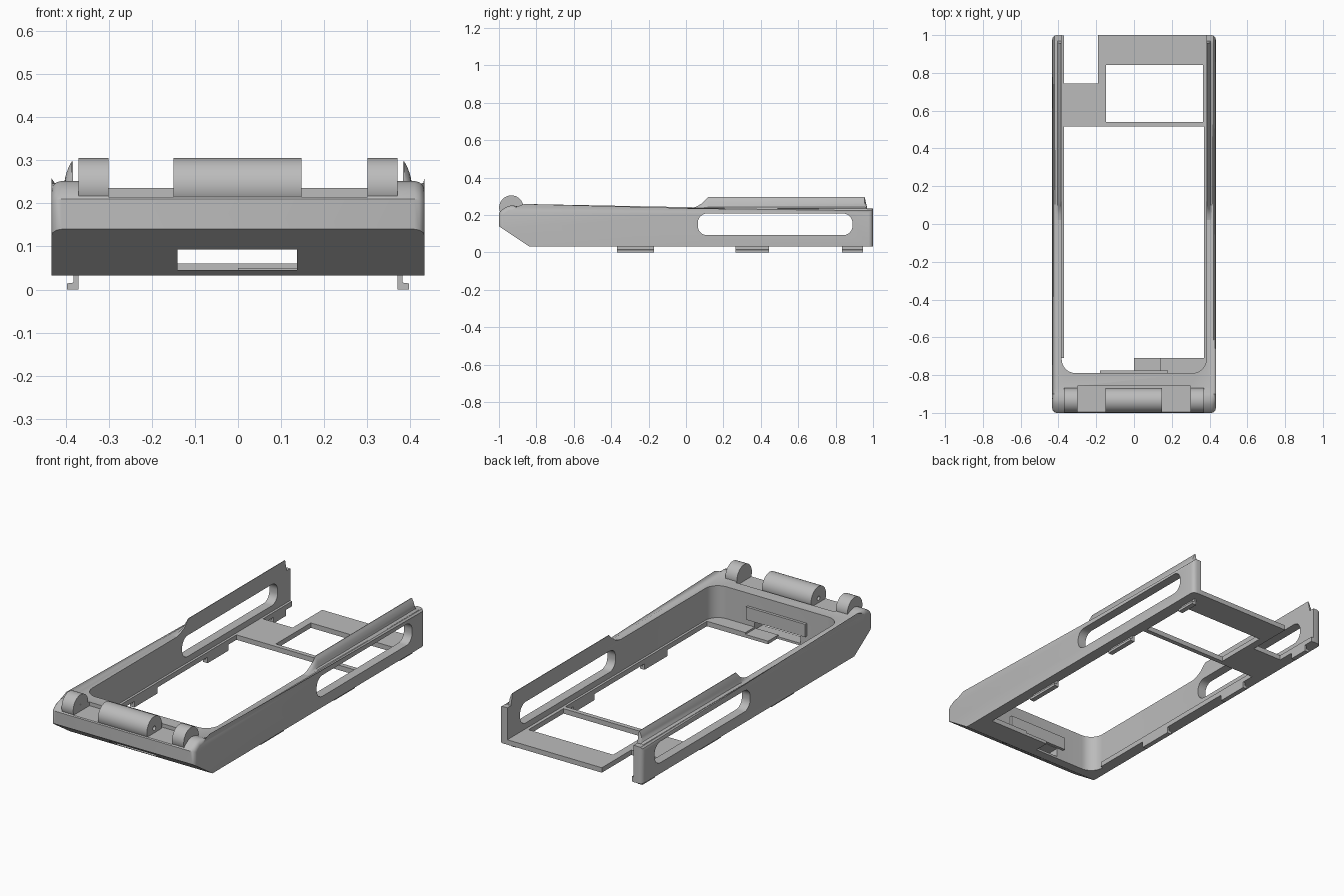
import bpy, bmesh, math

cube = bpy.data.objects.get("Cube")
if cube:
    bpy.data.objects.remove(cube, do_unlink=True)

grey = bpy.data.materials.new("matte_grey")
grey.use_nodes = True
GREY = (0.5, 0.5, 0.5, 1)
grey.diffuse_color = GREY
grey.node_tree.nodes["Principled BSDF"].inputs["Base Color"].default_value = GREY


def finish(name, bm):
    bmesh.ops.recalc_face_normals(bm, faces=bm.faces)
    mesh = bpy.data.meshes.new(name)
    bm.to_mesh(mesh)
    bm.free()
    mesh.materials.append(grey)
    obj = bpy.data.objects.new(name, mesh)
    bpy.context.collection.objects.link(obj)
    return obj


def activate(obj):
    bpy.ops.object.select_all(action='DESELECT')
    obj.select_set(True)
    bpy.context.view_layer.objects.active = obj


def smooth(obj):
    activate(obj)
    bpy.ops.object.shade_smooth_by_angle(angle=math.radians(32))


def loft(sections):
    """Closed solid through matching rings of points."""
    bm = bmesh.new()
    rings = [[bm.verts.new(p) for p in ring] for ring in sections]
    n = len(rings[0])
    for a, b in zip(rings, rings[1:]):
        for i in range(n):
            j = (i + 1) % n
            bm.faces.new((a[i], a[j], b[j], b[i]))
    bm.faces.new(rings[0])
    bm.faces.new(rings[-1][::-1])
    return bm


def box(name, x, y, z):
    rings = [[(x[0], y[0], h), (x[1], y[0], h), (x[1], y[1], h), (x[0], y[1], h)] for h in z]
    return finish(name, loft(rings))


def arc(cx, cy, r, start, end, steps=8):
    angles = [math.radians(start + (end - start) * i / steps) for i in range(steps + 1)]
    return [(cx + r * math.cos(a), cy + r * math.sin(a)) for a in angles]


def along_x(points, x0, x1):
    return loft([[(x, y, z) for y, z in points] for x in (x0, x1)])


def cut(target, cutter):
    cutter.hide_render = True
    mod = target.modifiers.new("cut", 'BOOLEAN')
    mod.operation = 'DIFFERENCE'
    mod.solver = 'EXACT'
    mod.object = cutter
    activate(target)
    bpy.ops.object.modifier_apply(modifier=mod.name)
    bpy.data.objects.remove(cutter, do_unlink=True)


# Frame body: side profile extruded across, upper and end edges rounded
HALF, TOP, BASE = 0.433, 0.235, 0.033
profile = [(-1, 0.14), (-0.84, BASE), (1, BASE), (1, TOP), (-0.87, TOP), (-0.9, 0.246),
           (-0.93, 0.252), (-0.955, 0.246), (-0.985, 0.228), (-1, 0.21)]
bm = along_x(profile, -HALF, HALF)
rim = []
for e in bm.edges:
    a, b = (v.co for v in e.verts)
    same_side = abs(a.x - b.x) < 0.01
    underside = max(a.z, b.z) < 0.15
    if same_side and not underside:
        rim.append(e)
bmesh.ops.bevel(bm, geom=rim, offset=0.024, segments=3, profile=0.5, affect='EDGES')
frame = finish("frame_body", bm)

# Main opening, with rounded front corners and an open rear
INNER = 0.383
opening = (arc(-INNER + 0.075, -0.715, 0.075, 180, 270) +
           arc(INNER - 0.075, -0.715, 0.075, 270, 360) + [(INNER, 1.2), (-INNER, 1.2)])
cut(frame, finish("opening_cutter", loft([[(x, y, z) for x, y in opening] for z in (-0.1, 0.5)])))

# Long rounded side slots
R = 0.05
slot = []
for cy, cz, a in ((0.84, 0.158, 0), (0.113, 0.158, 90), (0.113, 0.142, 180), (0.84, 0.142, 270)):
    slot += arc(cy, cz, R, a, a + 90)
cut(frame, finish("slot_cutter", along_x(slot, -0.6, 0.6)))

# Hinge channel and front window
cut(frame, box("channel_cutter", (-0.3, 0.3), (-1.1, -0.858), (0.215, 0.4)))
cut(frame, box("window_cutter", (-0.14, 0.137), (-1.1, -0.7), (0.045, 0.093)))
smooth(frame)

# Hinge barrels with pin holes; outer ends are rounded
for name, x0, x1, round_end in (("hinge_barrel_middle", -0.15, 0.147, None),
                                ("hinge_barrel_right", -0.37, -0.3, -0.37),
                                ("hinge_barrel_left", 0.3, 0.37, 0.37)):
    bm = along_x(arc(-0.934, 0.24, 0.065, 0, 352.5, 47), x0, x1)
    if round_end:
        loop = [e for e in bm.edges if all(abs(v.co.x - round_end) < 0.001 for v in e.verts)]
        bmesh.ops.bevel(bm, geom=loop, offset=0.03, segments=5, profile=0.5, affect='EDGES')
    barrel = finish(name, bm)
    cut(barrel, finish("pin_cutter", along_x(arc(-0.934, 0.24, 0.012, 0, 345, 23), -0.32, 0.32)))
    smooth(barrel)

# Raised rails, ledges and clips on both sides
rail = [(INNER, 0.215), (0.424, 0.215), (0.418, 0.234), (0.406, 0.242), (0.402, 0.254),
        (0.399, 0.268), (0.393, 0.284), (0.386, 0.297), (INNER, 0.297)]
ramp = [(0.02, 0), (0.05, 0.12), (0.08, 0.38), (0.1, 0.68), (0.12, 1), (0.955, 1), (0.968, 0.08)]
for side, s in (("left", 1), ("right", -1)):
    rings = [[(s * x, y, z if z < TOP else TOP + (z - TOP) * h) for x, z in rail] for y, h in ramp]
    smooth(finish("raised_rail_" + side, loft(rings)))
    box("inner_ledge_" + side, sorted((s * 0.37, s * 0.39)), (-0.71, 0.998), (BASE, 0.06))
    for i, span in enumerate(((-0.37, -0.17), (0.265, 0.445), (0.835, 0.945))):
        hook = [(0.37, 0), (0.397, 0), (0.397, 0.014), (0.382, 0.016), (0.382, 0.05), (0.37, 0.05)]
        finish(f"clip_{side}_{i + 1}", loft([[(s * x, y, z) for x, z in hook] for y in span]))

# Rear plate: one outline with a corner notch, then a window
outline = [(-0.38, 0.515), (0.385, 0.515), (0.385, 1), (-0.19, 1), (-0.19, 0.745), (-0.38, 0.745)]
plate = finish("rear_plate", loft([[(x, y, z) for x, y in outline] for z in (BASE, 0.06)]))
cut(plate, box("plate_cutter", (-0.148, 0.365), (0.54, 0.842), (-0.1, 0.2)))

# Small shelf and raised strip inside the front wall
box("front_shelf", (0.137, 0.385), (-0.8, -0.71), (BASE, 0.06))
box("shelf_tongue", (0, 0.137), (-0.8, -0.71), (BASE, 0.05))
box("front_wall_strip", (-0.18, 0.18), (-0.795, -0.775), (0.095, 0.165))
